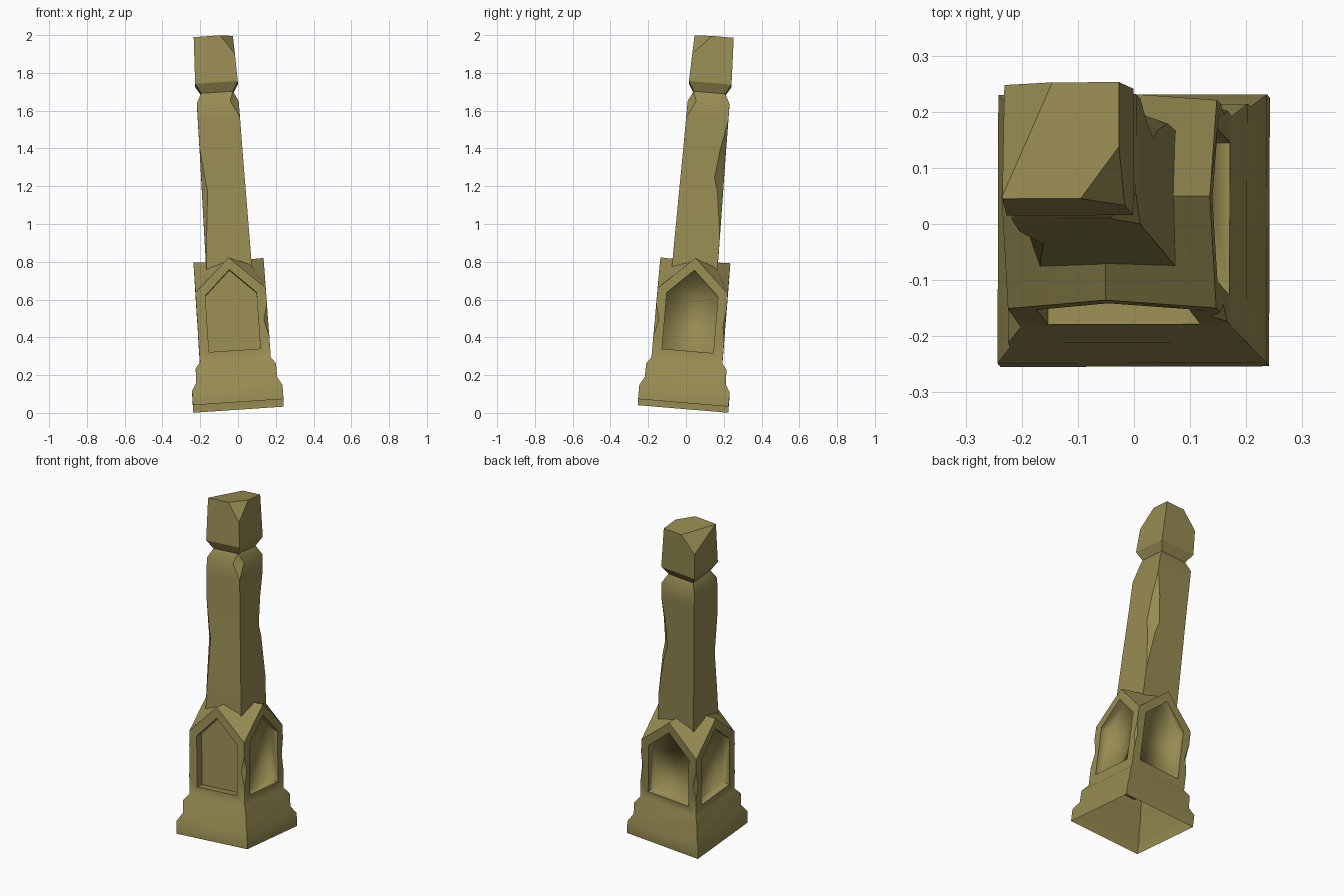
import bpy, bmesh, math
from mathutils import Vector, Matrix

if "Cube" in bpy.data.objects:
    bpy.data.objects.remove(bpy.data.objects["Cube"])

stone = bpy.data.materials.new("weathered_olive_stone")
stone.diffuse_color = (0.31, 0.26, 0.085, 1)
stone.use_nodes = True
stone.node_tree.nodes["Principled BSDF"].inputs["Base Color"].default_value = stone.diffuse_color

# The whole pillar leans to the left and back
lean = Vector((0, 0, 1)).rotation_difference(Vector((-0.068, 0.084, 1)).normalized())
PLACE = Matrix.Translation((0.002, -0.015, 0.037)) @ lean.to_matrix().to_4x4()
PANEL_DEPTH = 0.139   # distance of the recessed panels from the axis


def ring(a, h, chips=(0, 0, 0, 0), mid=None):
    """Square ring; chips cut corners back-right, back-left, front-left, front-right."""
    pts = []
    for k, c in enumerate(chips):
        r = Matrix.Rotation(k * math.pi / 2, 3, 'Z')
        for p in ((a, a - c, h), (a - c, a, h), (0, a, h if mid is None else mid)):
            pts.append(r @ Vector(p))
    return pts


def loft(rings):
    bm = bmesh.new()
    rows = [[bm.verts.new(p) for p in r] for r in rings]
    n = len(rows[0])
    for lo, hi in zip(rows, rows[1:]):
        for i in range(n):
            j = (i + 1) % n
            bm.faces.new((lo[i], lo[j], hi[j], hi[i]))
    bm.faces.new(rows[0][::-1])
    bm.faces.new(rows[-1])
    bmesh.ops.remove_doubles(bm, verts=bm.verts, dist=1e-4)
    bmesh.ops.recalc_face_normals(bm, faces=bm.faces)
    return bm


def to_object(bm, name):
    me = bpy.data.meshes.new(name)
    bm.to_mesh(me)
    bm.free()
    me.materials.append(stone)
    ob = bpy.data.objects.new(name, me)
    bpy.context.collection.objects.link(ob)
    return ob


def open_ends(bm, is_cap):
    caps = [f for f in bm.faces if is_cap(f)]
    bmesh.ops.delete(bm, geom=caps, context='FACES_ONLY')


def finish(ob, degrees):
    bpy.ops.object.select_all(action='DESELECT')
    ob.select_set(True)
    bpy.context.view_layer.objects.active = ob
    bpy.ops.object.shade_smooth_by_angle(angle=math.radians(degrees))


# Pedestal: stepped base, chipped block, and four gables running in to the shaft
pedestal = to_object(loft([
    ring(0.24, 0), ring(0.24, 0.075), ring(0.215, 0.12), ring(0.213, 0.195),
    ring(0.188, 0.23), ring(0.188, 0.34),
    ring(0.187, 0.43, (0.012, 0.02, 0, 0.022)),
    ring(0.187, 0.52),
    ring(0.186, 0.60, mid=0.775),
    ring(0.115, 0.735, mid=0.773),
]), "pedestal")

# Pointed recesses, one per side
outline = [(-0.136, 0.28), (0.136, 0.28), (0.136, 0.58), (0, 0.71), (-0.136, 0.58)]
for k in range(4):
    bm = bmesh.new()
    face = bm.faces.new([bm.verts.new((x, -PANEL_DEPTH, z)) for x, z in outline])
    out = bmesh.ops.extrude_face_region(bm, geom=[face])
    bmesh.ops.translate(bm, vec=(0, -0.1, 0),
                        verts=[v for v in out['geom'] if isinstance(v, bmesh.types.BMVert)])
    bmesh.ops.recalc_face_normals(bm, faces=bm.faces)
    bmesh.ops.rotate(bm, verts=bm.verts, matrix=Matrix.Rotation(k * math.pi / 2, 3, 'Z'))
    cutter = to_object(bm, "panel_cutter")
    cutter.hide_render = True
    mod = pedestal.modifiers.new("panel", 'BOOLEAN')
    mod.operation, mod.solver, mod.object = 'DIFFERENCE', 'EXACT', cutter
    bpy.context.view_layer.objects.active = pedestal
    bpy.ops.object.modifier_apply(modifier=mod.name)
    bpy.data.objects.remove(cutter)

# The pedestal is a hollow shell, open below and under the shaft
bm = bmesh.new()
bm.from_mesh(pedestal.data)
open_ends(bm, lambda f: all(v.co.z < 0.001 for v in f.verts)
          or all(v.co.z > 0.73 and max(abs(v.co.x), abs(v.co.y)) < 0.12 for v in f.verts))
bm.to_mesh(pedestal.data)
bm.free()
finish(pedestal, 42)

# Side and back panels blend softly into their reveals; the front one stays crisp
for e in pedestal.data.edges:
    a, b = (pedestal.data.vertices[i].co for i in e.vertices)
    for axis, side in ((0, 1), (0, -1), (1, 1)):
        if all(abs(p[axis] * side - PANEL_DEPTH) < 1e-3 and 0.25 < p.z < 0.72 for p in (a, b)):
            e.use_edge_sharp = False
pedestal.data.transform(PLACE)

# Shaft with worn edges, neck groove and square head
bm = loft([
    ring(0.121, 0.715), ring(0.119, 0.90, (0, 0, 0.012, 0)),
    ring(0.116, 1.14, (0.03, 0, 0.03, 0)), ring(0.115, 1.21, (0.05, 0, 0.02, 0)),
    ring(0.113, 1.37, (0.03, 0, 0, 0)), ring(0.112, 1.52),
    ring(0.111, 1.61, (0, 0, 0, 0.045)),
    ring(0.084, 1.663), ring(0.113, 1.713), ring(0.104, 1.962),
])
open_ends(bm, lambda f: all(v.co.z < 0.72 for v in f.verts))

# Broken corners of the head: front right and back left
breaks = [((0.035, -0.105, 1.962), (0.105, -0.01, 1.962), (0.107, -0.107, 1.86)),
          ((-0.1, -0.09, 1.962), (-0.015, 0.105, 1.962), (-0.105, 0.105, 1.87))]
for a, b, c in breaks:
    a, b, c = Vector(a), Vector(b), Vector(c)
    n = (b - a).cross(c - a).normalized()
    n = n if n.z > 0 else -n
    cut = bmesh.ops.bisect_plane(bm, geom=bm.verts[:] + bm.edges[:] + bm.faces[:],
                                 plane_co=a, plane_no=n, clear_outer=True)
    edges = [e for e in cut['geom_cut'] if isinstance(e, bmesh.types.BMEdge)]
    bmesh.ops.holes_fill(bm, edges=edges)
bmesh.ops.recalc_face_normals(bm, faces=bm.faces)
shaft = to_object(bm, "shaft_and_head")
finish(shaft, 29)
shaft.data.transform(PLACE)
